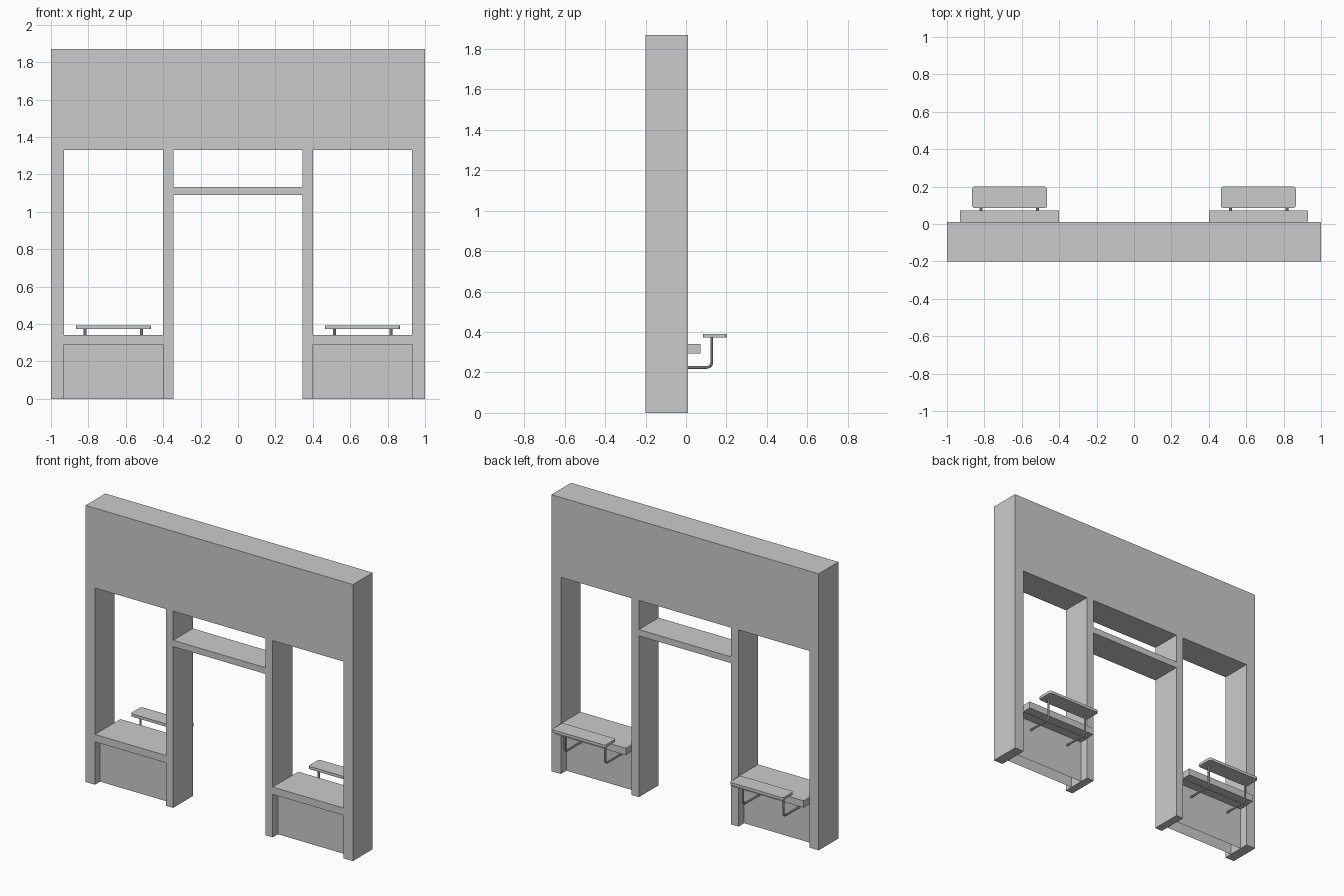
import bpy, bmesh, math
from mathutils import Vector

if "Cube" in bpy.data.objects:
    bpy.data.objects.remove(bpy.data.objects["Cube"])

FRONT, BACK = -0.2, 0.01


def make_object(name, bm):
    bmesh.ops.recalc_face_normals(bm, faces=bm.faces)
    me = bpy.data.meshes.new(name)
    bm.to_mesh(me)
    bm.free()
    ob = bpy.data.objects.new(name, me)
    bpy.context.collection.objects.link(ob)
    return ob


def box_bm(lo, hi):
    bm = bmesh.new()
    bmesh.ops.create_cube(bm, size=1)
    for v in bm.verts:
        v.co = Vector([lo[i] if v.co[i] < 0 else hi[i] for i in range(3)])
    return bm


def span(a, b, s):
    return min(a * s, b * s), max(a * s, b * s)


# Shopfront frame: one shell from a grid of cells, skipping the openings
xs = [-1, -0.93, -0.40, -0.345, 0.345, 0.40, 0.93, 1]
zs = [0, 0.29, 0.34, 1.09, 1.133, 1.33, 1.87]
solid = ["#.#.#.#",   # base
         "###.###",   # sill
         "#.#.#.#",   # windows and door
         "#.###.#",   # transom bar
         "#.#.#.#",   # fanlight
         "#######"]   # fascia
bm = bmesh.new()
grid = [[bm.verts.new((x, FRONT, z)) for x in xs] for z in zs]
for j, row in enumerate(solid):
    for i, c in enumerate(row):
        if c == "#":
            bm.faces.new((grid[j][i], grid[j][i + 1], grid[j + 1][i + 1], grid[j + 1][i]))
ext = bmesh.ops.extrude_face_region(bm, geom=bm.faces[:], use_keep_orig=True)
for v in ext["geom"]:
    if isinstance(v, bmesh.types.BMVert):
        v.co.y = BACK
make_object("shopfront_frame", bm)

for side, s in (("left", -1), ("right", 1)):
    # Recessed panel below the window, open underneath
    x0, x1 = span(0.40, 0.93, s)
    bm = box_bm((x0, -0.145, 0), (x1, -0.05, 0.29))
    bmesh.ops.recalc_face_normals(bm, faces=bm.faces)
    bmesh.ops.delete(bm, geom=[f for f in bm.faces if abs(f.normal.z) > 0.9], context="FACES_ONLY")
    make_object(side + "_stall_panel", bm)

    # Inner window ledge
    make_object(side + "_window_ledge", box_bm((x0, BACK, 0.293), (x1, 0.072, 0.34)))

    # Bench seat with rounded corners
    x0, x1 = span(0.465, 0.865, s)
    bm = box_bm((x0, 0.085, 0.372), (x1, 0.2, 0.391))
    corners = [e for e in bm.edges if abs(e.verts[0].co.z - e.verts[1].co.z) > 0.01]
    bmesh.ops.bevel(bm, geom=corners, offset=0.014, segments=4, profile=0.5, affect="EDGES")
    make_object(side + "_bench_seat", bm)

    # Bent pipe brackets
    for k, px in enumerate((0.516, 0.818)):
        cy, cz, r = 0.102, 0.25, 0.025
        path = [(-0.06, 0.225)]
        path += [(cy + r * math.sin(a), cz - r * math.cos(a))
                 for a in (math.pi / 2 * t / 5 for t in range(6))]
        path += [(cy + r, 0.375)]
        cu = bpy.data.curves.new("bracket", "CURVE")
        cu.dimensions = "3D"
        cu.bevel_depth = 0.007
        cu.bevel_resolution = 2
        cu.use_fill_caps = True
        sp = cu.splines.new("POLY")
        sp.points.add(len(path) - 1)
        for p, (y, z) in zip(sp.points, path):
            p.co = (px * s, y, z, 1)
        ob = bpy.data.objects.new(f"{side}_seat_bracket_{k + 1}", cu)
        bpy.context.collection.objects.link(ob)
        bpy.ops.object.select_all(action="DESELECT")
        ob.select_set(True)
        bpy.context.view_layer.objects.active = ob
        bpy.ops.object.convert(target="MESH")
        bpy.ops.object.shade_smooth_by_angle()
